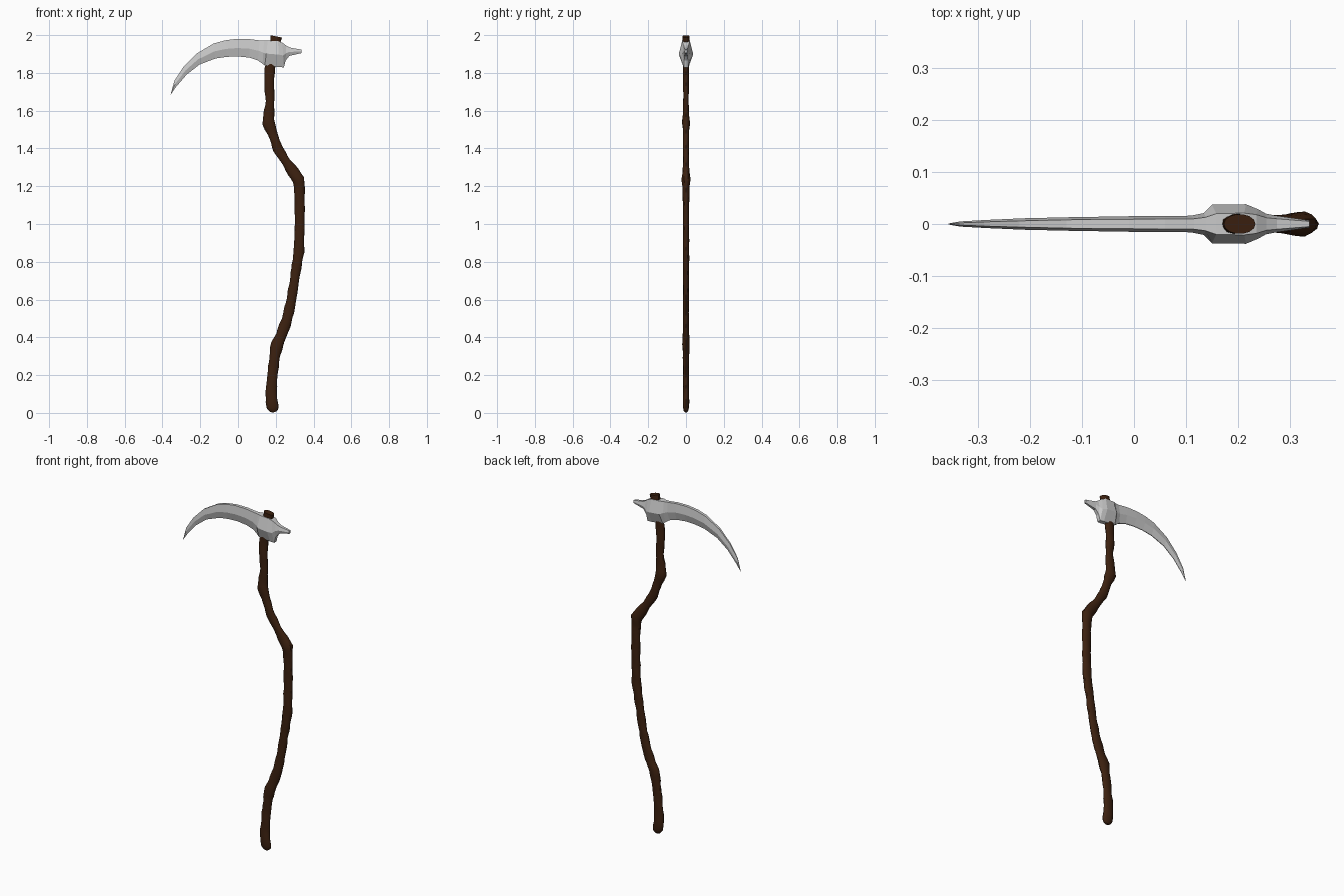
import bpy, bmesh, math, random
from mathutils import Vector

random.seed(4)


def material(name, rgb):
    m = bpy.data.materials.new(name)
    m.diffuse_color = (*rgb, 1)
    return m


def loft(name, rings, mat, cap_start=True):
    """Skin a list of equal-length point rings and cap both ends."""
    bm = bmesh.new()
    vr = [[bm.verts.new(p) for p in r] for r in rings]
    n = len(vr[0])
    for a, b in zip(vr, vr[1:]):
        for i in range(n):
            j = (i + 1) % n
            bm.faces.new((a[i], a[j], b[j], b[i]))
    bm.faces.new(vr[0][::-1])
    bm.faces.new(vr[-1])
    bmesh.ops.remove_doubles(bm, verts=bm.verts, dist=0.0002)
    bmesh.ops.recalc_face_normals(bm, faces=bm.faces)
    me = bpy.data.meshes.new(name)
    bm.to_mesh(me)
    bm.free()
    ob = bpy.data.objects.new(name, me)
    bpy.context.collection.objects.link(ob)
    me.materials.append(mat)
    return ob


wood = material("dark brown wood", (0.045, 0.015, 0.005))
steel = material("light grey steel", (0.6, 0.6, 0.6))

# Handle: gnarled branch; each station is x, z, radius in the front plane, depth radius
path = [
    (0.192, 0.004, 0.010, 0.006), (0.190, 0.012, 0.022, 0.012),
    (0.184, 0.03, 0.031, 0.016), (0.178, 0.06, 0.032, 0.017),
    (0.176, 0.12, 0.029, 0.016), (0.184, 0.22, 0.026, 0.015),
    (0.196, 0.31, 0.028, 0.017), (0.207, 0.365, 0.033, 0.020),
    (0.229, 0.41, 0.028, 0.017), (0.258, 0.49, 0.029, 0.016),
    (0.283, 0.60, 0.025, 0.015), (0.302, 0.72, 0.025, 0.016),
    (0.322, 0.85, 0.028, 0.017), (0.327, 1.00, 0.026, 0.016),
    (0.326, 1.13, 0.027, 0.017), (0.325, 1.20, 0.028, 0.019),
    (0.321, 1.235, 0.034, 0.023), (0.293, 1.275, 0.030, 0.019),
    (0.258, 1.325, 0.025, 0.015), (0.212, 1.395, 0.026, 0.016),
    (0.182, 1.48, 0.025, 0.016), (0.161, 1.535, 0.034, 0.021),
    (0.163, 1.575, 0.028, 0.017), (0.170, 1.65, 0.023, 0.014),
    (0.165, 1.74, 0.026, 0.016), (0.168, 1.82, 0.027, 0.016),
    (0.185, 1.90, 0.028, 0.018), (0.203, 1.993, 0.031, 0.019),
]
stations = []
for a, b in zip(path, path[1:]):
    steps = max(1, round((b[1] - a[1]) / 0.022))
    stations += [[p + (q - p) * i / steps for p, q in zip(a, b)] for i in range(steps)]
stations.append(list(path[-1]))

SIDES = 14
rings = []
for k, (x, z, r, d) in enumerate(stations):
    lo, hi = stations[max(0, k - 2)], stations[min(len(stations) - 1, k + 2)]
    t = Vector((hi[0] - lo[0], 0, hi[1] - lo[1])).normalized()
    side = Vector((t.z, 0, -t.x))
    ring = []
    for i in range(SIDES):
        ang = 2 * math.pi * i / SIDES
        # slanting bark ridges plus a little roughness
        f = 1 + 0.05 * math.sin(2 * ang + 60 * z) + random.uniform(-0.05, 0.05)
        if k in (0, len(stations) - 1):
            f = 1
        ring.append(Vector((x, 0, z)) + side * r * f * math.cos(ang)
                    + Vector((0, d * f * math.sin(ang), 0)))
    rings.append(ring)
handle = loft("wooden_handle", rings, wood)
for v in handle.data.vertices:
    v.co.z = min(2.0, max(0.0, v.co.z))
bpy.context.view_layer.objects.active = handle
handle.select_set(True)
bpy.ops.object.shade_smooth_by_angle(angle=math.radians(40))

# Blade, collar and back spike: top x, z; bottom x, z; half widths of top, ridge, bottom
sections = [
    (-0.357, 1.686, -0.356, 1.685, 0.0005, 0.001, 0.0005),
    (-0.336, 1.760, -0.331, 1.722, 0.002, 0.005, 0.001),
    (-0.288, 1.833, -0.272, 1.791, 0.004, 0.008, 0.0015),
    (-0.220, 1.902, -0.204, 1.844, 0.006, 0.011, 0.002),
    (-0.130, 1.955, -0.120, 1.876, 0.008, 0.013, 0.002),
    (-0.070, 1.972, -0.060, 1.885, 0.009, 0.014, 0.002),
    (-0.010, 1.980, 0.000, 1.887, 0.009, 0.015, 0.002),
    (0.060, 1.979, 0.060, 1.881, 0.010, 0.015, 0.003),
    (0.115, 1.972, 0.105, 1.866, 0.010, 0.016, 0.004),
    (0.138, 1.971, 0.130, 1.848, 0.013, 0.021, 0.007),
    (0.158, 1.971, 0.142, 1.839, 0.020, 0.037, 0.012),
    (0.212, 1.968, 0.218, 1.831, 0.021, 0.038, 0.013),
    (0.235, 1.960, 0.243, 1.829, 0.018, 0.028, 0.011),
    (0.255, 1.945, 0.252, 1.865, 0.012, 0.020, 0.010),
    (0.275, 1.934, 0.272, 1.890, 0.010, 0.016, 0.008),
    (0.337, 1.923, 0.337, 1.905, 0.005, 0.007, 0.004),
]
rings = []
for tx, tz, bx, bz, wt, wm, wb in sections:
    mx, mz = tx + (bx - tx) * 0.52, tz + (bz - tz) * 0.52
    rings.append([(tx, -wt, tz), (mx, -wm, mz), (bx, -wb, bz),
                  (bx, wb, bz), (mx, wm, mz), (tx, wt, tz)])
loft("scythe_blade", rings, steel)
